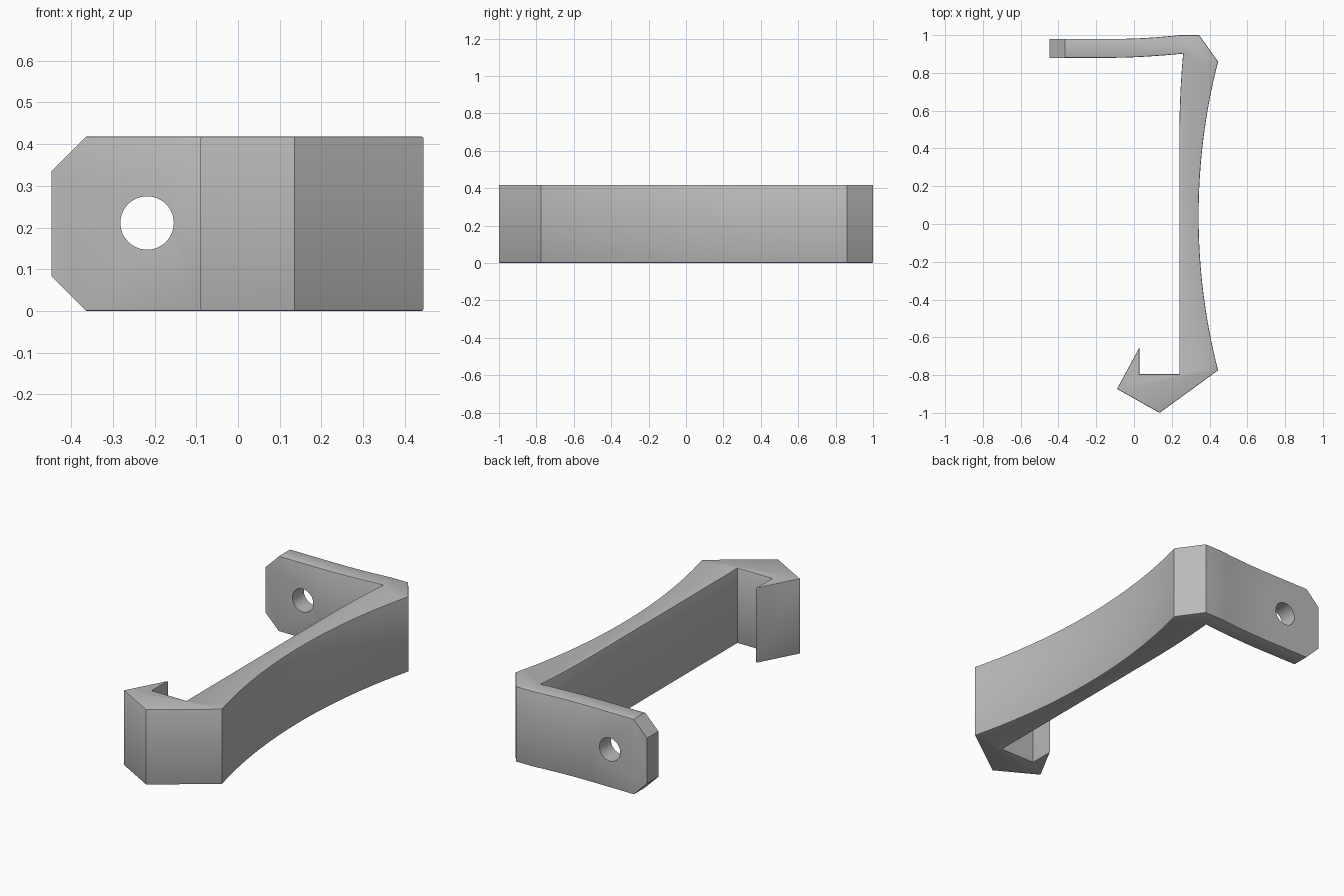
import bpy, bmesh
from mathutils import Vector

cube = bpy.data.objects.get("Cube")
if cube:
    bpy.data.objects.remove(cube, do_unlink=True)

HEIGHT = 0.418
CHAMFER = 0.083
TIP = -0.447


def curve(a, b, c, steps):
    """Quadratic curve from a to c with control point b."""
    a, b, c = Vector(a), Vector(b), Vector(c)
    ts = [i / steps for i in range(steps + 1)]
    return [a * (1 - t) ** 2 + b * 2 * t * (1 - t) + c * t * t for t in ts]


def arc(start, end, sag, steps):
    """Shallow circular arc along y that bulges towards -x by sag."""
    half = (end[1] - start[1]) / 2
    radius = (half * half + sag * sag) / (2 * sag)
    mid = (start[1] + end[1]) / 2
    points = []
    for i in range(steps + 1):
        y = start[1] + 2 * half * i / steps
        x = start[0] - sag + radius - (radius ** 2 - (y - mid) ** 2) ** 0.5
        points.append((x, y))
    return points


# Plan outline: mounting arm, inner wall, hook, hollow outer wall, back corner
outline = [(TIP, 0.88)]
outline += curve((-0.1, 0.88), (0.06, 0.882), (0.26, 0.902), 8)
outline += curve((0.26, 0.9), (0.24, 0.68), (0.24, 0.45), 8)[1:]
outline += [(0.24, -0.795), (0.028, -0.795), (0.028, -0.655),
            (-0.09, -0.873), (0.135, -1.0)]
outline += arc((0.445, -0.775), (0.445, 0.86), 0.103, 32)
outline += [(0.345, 1.0)]
outline += curve((0.24, 1.0), (0.08, 0.982), (-0.08, 0.98), 8)
outline += [(TIP, 0.98)]

bm = bmesh.new()
base = bm.faces.new([bm.verts.new((p[0], p[1], 0)) for p in outline])
top = bmesh.ops.extrude_face_region(bm, geom=[base])["geom"]
bmesh.ops.translate(bm, vec=(0, 0, HEIGHT),
                    verts=[v for v in top if isinstance(v, bmesh.types.BMVert)])

# Cut the two corners off the end of the mounting arm
for z, side in ((CHAMFER, -1), (HEIGHT - CHAMFER, 1)):
    geom = bm.verts[:] + bm.edges[:] + bm.faces[:]
    cut = bmesh.ops.bisect_plane(bm, geom=geom, plane_co=(TIP, 0, z),
                                 plane_no=(-1, 0, side), clear_outer=True)
    edges = [e for e in cut["geom_cut"] if isinstance(e, bmesh.types.BMEdge)]
    bmesh.ops.holes_fill(bm, edges=edges)
bmesh.ops.recalc_face_normals(bm, faces=bm.faces[:])

# Slightly rounded long rims
rims = [e for e in bm.edges
        if abs(e.verts[0].co.z - e.verts[1].co.z) < 0.001
        and min(abs(e.verts[0].co.z), abs(e.verts[0].co.z - HEIGHT)) < 0.001
        and max(v.co.x for v in e.verts) > TIP + CHAMFER + 0.01]
bmesh.ops.bevel(bm, geom=rims, offset=0.005, segments=2, profile=0.5,
                affect='EDGES', clamp_overlap=True)

mesh = bpy.data.meshes.new("hook_bracket")
bm.to_mesh(mesh)
bm.free()
bracket = bpy.data.objects.new("hook_bracket", mesh)
bpy.context.collection.objects.link(bracket)

# Grey material
grey = bpy.data.materials.new("plain grey")
grey.use_nodes = True
colour = (0.5, 0.5, 0.5, 1)
grey.diffuse_color = colour
grey.node_tree.nodes["Principled BSDF"].inputs["Base Color"].default_value = colour
mesh.materials.append(grey)

# Screw hole through the mounting arm
bpy.ops.mesh.primitive_cylinder_add(vertices=48, radius=0.064, depth=0.4,
                                    location=(-0.218, 0.93, 0.211),
                                    rotation=(1.5708, 0, 0))
cutter = bpy.context.object
cutter.name = "screw_hole_cutter"
cutter.data.materials.append(grey)
cutter.hide_render = True
cutter.display_type = 'WIRE'

bpy.ops.object.select_all(action='DESELECT')
bracket.select_set(True)
bpy.context.view_layer.objects.active = bracket
hole = bracket.modifiers.new("screw_hole", 'BOOLEAN')
hole.operation = 'DIFFERENCE'
hole.solver = 'EXACT'
hole.object = cutter
bpy.ops.object.modifier_apply(modifier=hole.name)
bpy.data.objects.remove(cutter, do_unlink=True)
bpy.ops.object.shade_smooth_by_angle(angle=0.5)
